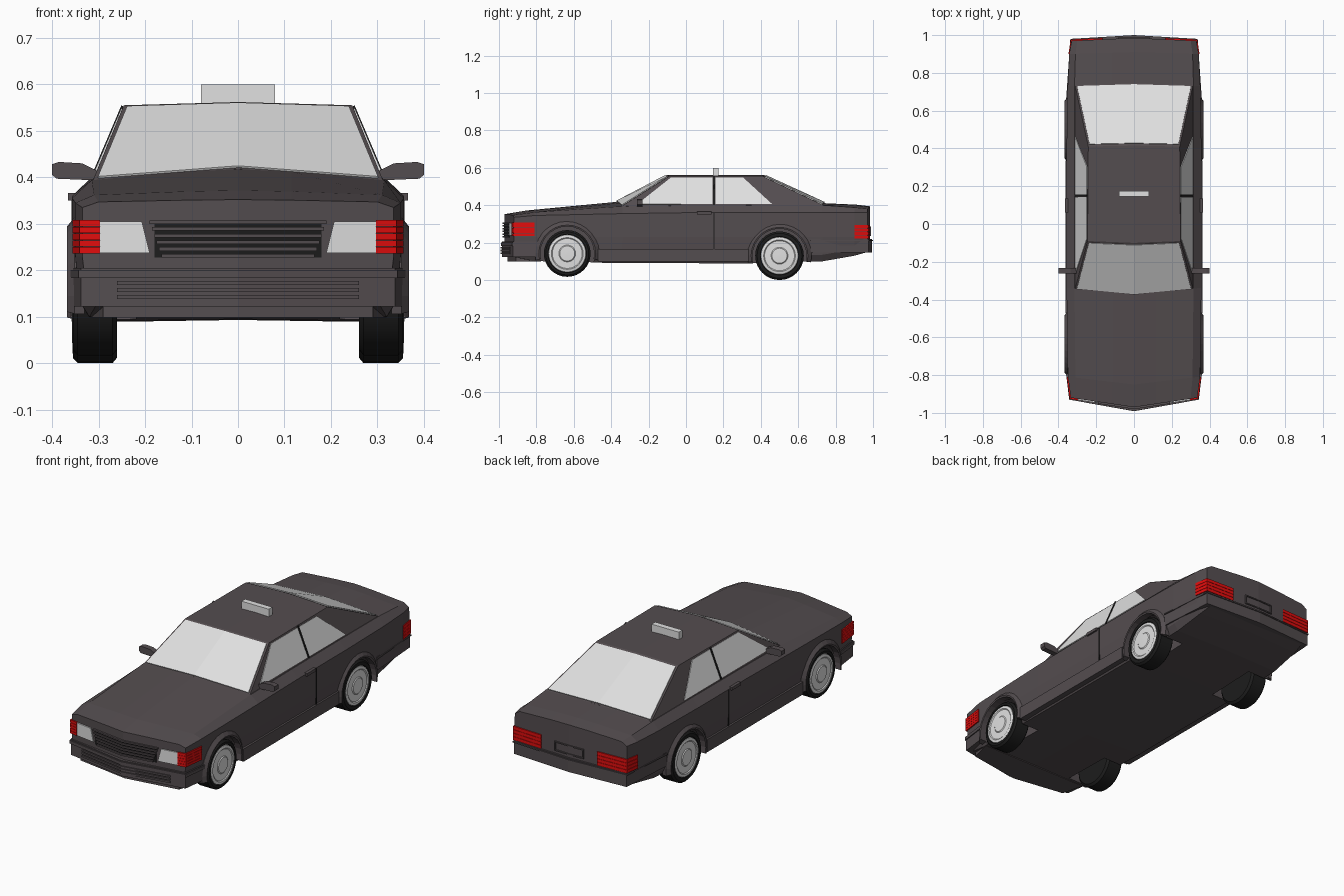
import bpy, bmesh, math
from mathutils import Vector

if "Cube" in bpy.data.objects:
    bpy.data.objects.remove(bpy.data.objects["Cube"])


def material(name, rgb):
    m = bpy.data.materials.new(name)
    m.diffuse_color = (*rgb, 1)
    m.use_nodes = True
    m.node_tree.nodes["Principled BSDF"].inputs["Base Color"].default_value = m.diffuse_color
    return m


PAINT = material("dark_paint", (0.088, 0.074, 0.079))
PALE = material("pale_glass", (0.75, 0.75, 0.75))
BLACK = material("tyre_black", (0.012, 0.012, 0.012))
RED = material("lamp_red", (0.75, 0.004, 0.004))


def make(name, verts, faces, mat, mirror=True):
    """Mesh object; the right half is mirrored over x and welded."""
    bm = bmesh.new()
    for s in ((1, -1) if mirror else (1,)):
        vs = [bm.verts.new((s * x, y, z)) for x, y, z in verts]
        for f in faces:
            bm.faces.new([vs[i] for i in f][::s])
    bmesh.ops.remove_doubles(bm, verts=bm.verts, dist=1e-5)
    bmesh.ops.recalc_face_normals(bm, faces=bm.faces)
    me = bpy.data.meshes.new(name)
    bm.to_mesh(me)
    bm.free()
    me.materials.append(mat)
    ob = bpy.data.objects.new(name, me)
    bpy.context.collection.objects.link(ob)
    return ob


def extrude(name, pts, vec, mat):
    """Polygon swept along a vector, mirrored; edges on the centre stay open."""
    n = len(pts)
    a = [Vector(p) for p in pts]
    verts = a + [p + Vector(vec) for p in a]
    faces = [tuple(range(n)), tuple(range(n, 2 * n))]
    for i in range(n):
        j = (i + 1) % n
        if a[i].x or a[j].x:
            faces.append((i, j, j + n, i + n))
    return make(name, verts, faces, mat)


def slab(name, plan, z0, z1, mat):
    return extrude(name, [(x, y, z0) for x, y in plan], (0, 0, z1 - z0), mat)


def box(name, x0, x1, y0, y1, z0, z1, mat):
    return slab(name, [(x0, y0), (x1, y0), (x1, y1), (x0, y1)], z0, z1, mat)


def lathe(name, profile, cy, cz, mat, seg=32):
    """Revolve (radius, x) points around a wheel axle."""
    verts, faces, n = [], [], len(profile)
    for k in range(seg):
        t = 2 * math.pi * k / seg
        verts += [(x, cy + r * math.cos(t), cz + r * math.sin(t)) for r, x in profile]
    for k in range(seg):
        for i in range(n - 1):
            a, b = k * n + i, (k + 1) % seg * n + i
            faces.append((a, a + 1, b + 1, b))
    for i in (0, n - 1):
        faces.append(tuple(k * n + i for k in range(seg)))
    ob = make(name, verts, faces, mat)
    bpy.context.view_layer.objects.active = ob
    ob.select_set(True)
    bpy.ops.object.shade_smooth_by_angle(angle=math.radians(35))
    ob.select_set(False)
    return ob


# Lower body: cross-sections lofted from nose to tail, bowed in plan
# y, bow, bottom z, mid x, belt x, belt z, shoulder x, shoulder z, centre z
stations = [
    (-0.97, 0.05, 0.125, 0.335, 0.335, 0.335, 0.30, 0.347, 0.352),
    (-0.85, 0.04, 0.100, 0.350, 0.350, 0.345, 0.31, 0.362, 0.372),
    (-0.37, 0.03, 0.090, 0.357, 0.357, 0.355, 0.315, 0.394, 0.418),
    (0.00, 0.00, 0.090, 0.357, 0.357, 0.360, 0.315, 0.398, 0.410),
    (0.40, 0.00, 0.088, 0.357, 0.357, 0.360, 0.315, 0.400, 0.410),
    (0.73, 0.00, 0.100, 0.351, 0.351, 0.360, 0.315, 0.400, 0.411),
    (0.91, -0.01, 0.130, 0.343, 0.343, 0.362, 0.31, 0.388, 0.403),
    (0.985, -0.015, 0.150, 0.332, 0.330, 0.362, 0.30, 0.380, 0.394),
]
verts, faces = [], []
for y, bow, zb, xm, xb, zbelt, xs, zs, zt in stations:
    ring = [(0, zb + 0.005), (xm - 0.03, zb), (xm - 0.008, zb + 0.035), (xm, 0.23),
            (xb, zbelt), (xs, zs), (0.115, zt - 0.25 * (zt - zs)), (0, zt)]
    verts += [(x, y + bow * x / 0.335, z) for x, z in ring]
n, last = 8, len(stations) - 1
for s in range(last):
    for i in range(n - 1):
        a, b = s * n + i, (s + 1) * n + i
        faces.append((a, a + 1, b + 1, b))
faces += [tuple(range(n)), tuple(range(last * n, last * n + n))]
body = make("body_shell", verts, faces, PAINT)

# Wheels, wheel wells and arch lips
wheels = [("front", -0.635, 0.142, 0.125), ("rear", 0.50, 0.13, 0.13)]
for label, cy, cz, r in wheels:
    cutter = lathe("well_cutter", [(0.148, 0.22), (0.148, 0.45)], cy, cz, PAINT)
    cutter.hide_render = True
    mod = body.modifiers.new("well", "BOOLEAN")
    mod.operation, mod.solver, mod.object = "DIFFERENCE", "EXACT", cutter
    bpy.context.view_layer.objects.active = body
    bpy.ops.object.modifier_apply(modifier="well")
    bpy.data.objects.remove(cutter)
    lathe(label + "_tyres", [(0.05, 0.26), (r - 0.012, 0.26), (r, 0.27), (r, 0.345),
                             (r - 0.01, 0.355), (0.103, 0.356), (0.1, 0.346), (0.03, 0.346)],
          cy, cz, BLACK)
    lathe(label + "_wheel_discs", [(0.101, 0.345), (0.099, 0.354), (0.085, 0.357), (0.08, 0.353),
                                   (0.045, 0.354), (0.04, 0.358), (0.01, 0.359)], cy, cz, PALE)
    av, af, steps = [], [], 16
    for k in range(steps + 1):
        t = math.radians(-12 + 204 * k / steps)
        for rr, x in ((0.144, 0.33), (0.144, 0.366), (0.152, 0.368), (0.172, 0.352), (0.172, 0.33)):
            av.append((x, cy + rr * math.cos(t), cz + rr * math.sin(t)))
    for k in range(steps):
        for i in range(5):
            a, b = k * 5 + i, k * 5 + (i + 1) % 5
            af.append((a, b, b + 5, a + 5))
    af += [tuple(range(5)), tuple(range(steps * 5, steps * 5 + 5))]
    make(label + "_arch_lips", av, af, PAINT)

# Cabin with creased roof
cabin = [(0, -0.375, 0.418), (0.312, -0.345, 0.394), (0.312, 0.735, 0.400), (0, 0.745, 0.411),
         (0, -0.10, 0.562), (0.246, -0.09, 0.555), (0.242, 0.41, 0.555), (0, 0.415, 0.562)]
base = [(x, y, 0.37) for x, y, z in cabin[:4]]
make("cabin", cabin + base, [(0, 1, 5, 4), (1, 2, 6, 5), (2, 3, 7, 6), (4, 5, 6, 7),
                             (8, 9, 1, 0), (9, 10, 2, 1), (10, 11, 3, 2), (8, 9, 10, 11)], PAINT)


# Front and rear glass, as plates on the cabin faces
def cabin_plate(name, b0, b1, t0, t1, vec):
    def mix(a, b, t):
        return Vector(a).lerp(Vector(b), t)
    side0, side1 = mix(b0, b1, 0.97), mix(t0, t1, 0.96)
    extrude(name, [mix(b0, t0, 0.02), mix(side0, side1, 0.02),
                   mix(side0, side1, 0.965), mix(b0, t0, 0.965)], vec, PALE)


cabin_plate("windscreen", cabin[0], cabin[1], cabin[4], cabin[5], (0, -0.002, 0.004))
cabin_plate("rear_window", cabin[3], cabin[2], cabin[7], cabin[6], (0, 0.002, 0.004))


# Side glass and door pillar
def side_plate(name, outline, depth, mat):
    extrude(name, [(0.311 - (z - 0.397) * 0.425, y, z) for y, z in outline],
            (depth, 0, depth * 0.4), mat)


side_plate("front_side_windows", [(-0.26, 0.405), (0.143, 0.405), (0.143, 0.547), (-0.08, 0.547)], 0.004, PALE)
side_plate("rear_side_windows", [(0.157, 0.405), (0.46, 0.405), (0.305, 0.547), (0.157, 0.547)], 0.004, PALE)
side_plate("door_pillars", [(0.145, 0.40), (0.155, 0.40), (0.155, 0.552), (0.145, 0.552)], 0.006, BLACK)

# Bumpers: main band plus raised top strip
for name, grow, z0, z1 in (("bumper", 0, 0.122, 0.205), ("bumper_strip", 0.005, 0.183, 0.2)):
    slab("front_" + name, [(0, -0.985 - grow), (0.338 + grow, -0.925 - grow),
                           (0.355 + grow, -0.79), (0.30, -0.79), (0, -0.79)], z0, z1, PAINT)
    slab("rear_" + name, [(0, 0.995 + grow), (0.332 + grow, 0.975 + grow),
                          (0.354 + grow, 0.665), (0.31, 0.665), (0.31, 0.85), (0, 0.85)],
         z0 + 0.026, z1 + 0.015, PAINT)
slab("front_lip", [(0, -0.955), (0.29, -0.91), (0.32, -0.79), (0, -0.79)], 0.098, 0.125, PAINT)


# Grille, lower intake and headlamps follow the bowed nose
def nose(x, out=0.0):
    return -0.97 + 0.05 * x / 0.335 - out


for i in range(6):
    z = 0.227 + i * 0.0145
    w = 0.165 + i * 0.005
    slab("grille_bar", [(0, nose(0, 0.01)), (w, nose(w, 0.01)), (w, nose(w, -0.02)), (0, nose(0, -0.02))],
         z, z + 0.008, PAINT)
slab("grille_back", [(0, nose(0, 0.003)), (0.18, nose(0.18, 0.003)), (0.18, nose(0.18, -0.01)),
                     (0, nose(0, -0.01))], 0.227, 0.305, BLACK)
for i in range(3):
    z = 0.138 + i * 0.015
    slab("intake_bar", [(0, -0.991), (0.26, -0.945), (0.26, -0.90), (0, -0.90)], z, z + 0.009, PAINT)
extrude("headlamps", [(x, nose(x), z) for x, z in
                      ((0.19, 0.237), (0.297, 0.237), (0.297, 0.305), (0.207, 0.305))],
        (0, -0.006, 0), PALE)

# Ribbed red corner lamps and tail lamps
for i in range(5):
    z = 0.236 + i * 0.0146
    slab("corner_lamp_rib", [(0.297, nose(0.297, 0.008)), (0.341, nose(0.338, 0.006)),
                             (0.356, -0.81), (0.30, -0.81)], z, z + 0.0135, RED)
for i in range(4):
    z = 0.222 + i * 0.0185
    slab("tail_lamp_rib", [(0.165, 0.984), (0.335, 0.977), (0.347, 0.90), (0.2, 0.90)], z, z + 0.017, RED)

# Rear number panel frame
for z in (0.235, 0.28):
    slab("number_panel_rail", [(0, 0.99), (0.085, 0.988), (0.085, 0.96), (0, 0.96)], z, z + 0.006, PAINT)
box("number_panel_end", 0.08, 0.086, 0.96, 0.988, 0.235, 0.286, PAINT)

# Sills, door seams, handles, mirrors and roof sign
box("sills", 0.31, 0.362, -0.47, 0.335, 0.098, 0.165, PAINT)
box("door_seams", 0.34, 0.3585, 0.148, 0.152, 0.165, 0.358, BLACK)
box("door_handles", 0.35, 0.366, 0.06, 0.135, 0.35, 0.366, PAINT)
extrude("mirrors", [(0.295, -0.262, 0.40), (0.32, -0.262, 0.394), (0.39, -0.262, 0.397),
                    (0.40, -0.262, 0.405), (0.40, -0.262, 0.428), (0.385, -0.262, 0.433),
                    (0.335, -0.262, 0.43), (0.295, -0.262, 0.41)], (0, 0.03, 0), PAINT)
slab("roof_sign", [(0, 0.145), (0.08, 0.145), (0.08, 0.175), (0, 0.175)], 0.552, 0.6, PALE)
